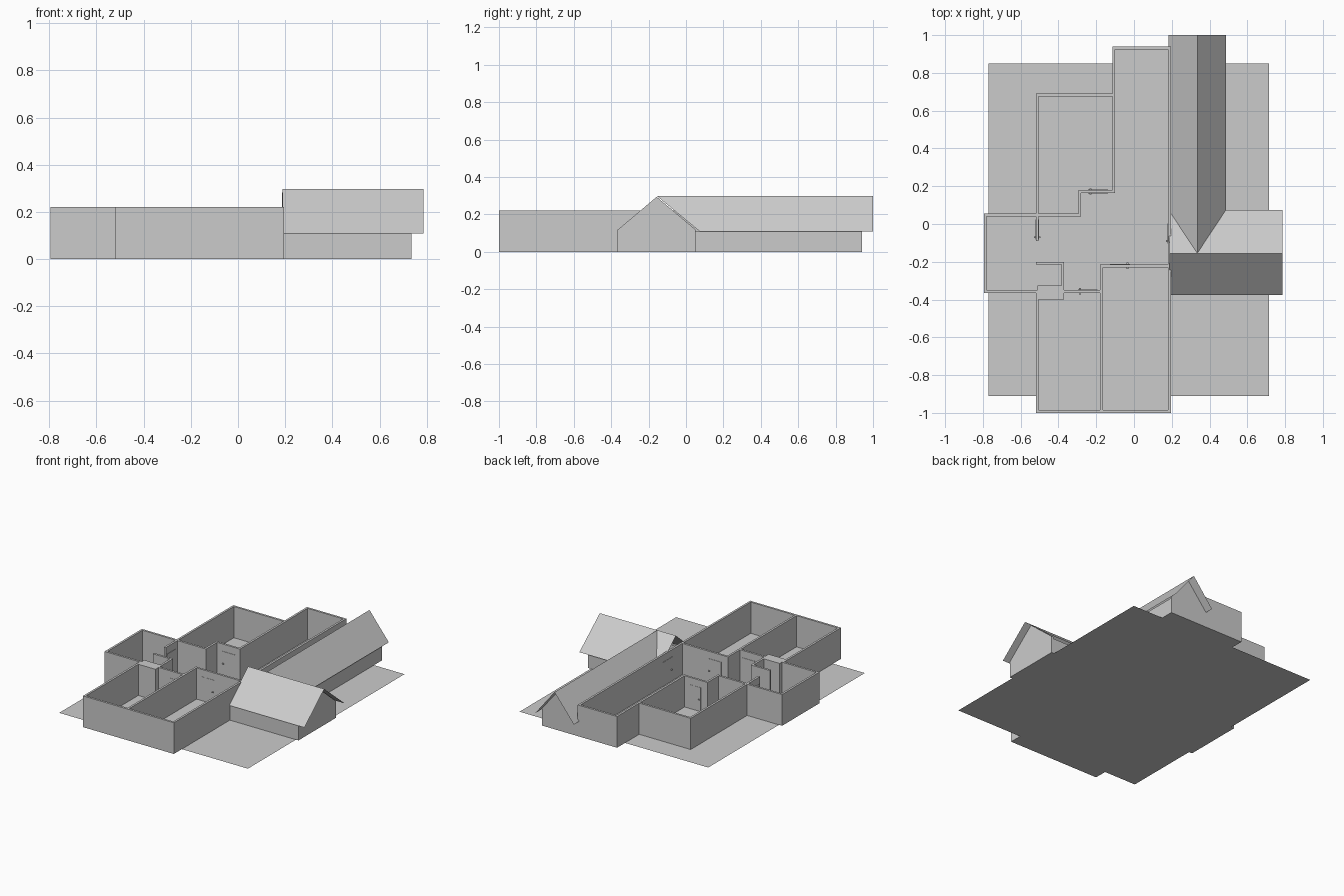
import bpy, bmesh

if "Cube" in bpy.data.objects:
    bpy.data.objects.remove(bpy.data.objects["Cube"])

H, LOW, EAVE, RIDGE = 0.222, 0.108, 0.108, 0.298


def finish(name, bm):
    bmesh.ops.recalc_face_normals(bm, faces=bm.faces)
    me = bpy.data.meshes.new(name)
    bm.to_mesh(me)
    bm.free()
    ob = bpy.data.objects.new(name, me)
    bpy.context.collection.objects.link(ob)
    return ob


def plan(name, rects, height=0):
    """Union of plan rectangles (x0, y0, x1, y1), optionally extruded up."""
    xs = sorted({v for r in rects for v in (r[0], r[2])})
    ys = sorted({v for r in rects for v in (r[1], r[3])})
    bm = bmesh.new()
    for x0, x1 in zip(xs, xs[1:]):
        for y0, y1 in zip(ys, ys[1:]):
            cx, cy = (x0 + x1) / 2, (y0 + y1) / 2
            if any(r[0] < cx < r[2] and r[1] < cy < r[3] for r in rects):
                bm.faces.new([bm.verts.new((x, y, 0)) for x, y in
                              ((x0, y0), (x1, y0), (x1, y1), (x0, y1))])
    bmesh.ops.remove_doubles(bm, verts=bm.verts, dist=1e-5)
    if height:
        base = list(bm.faces)
        ext = bmesh.ops.extrude_face_region(bm, geom=base, use_keep_orig=True)
        top = [g for g in ext["geom"] if isinstance(g, bmesh.types.BMVert)]
        bmesh.ops.translate(bm, verts=top, vec=(0, 0, height))
    bmesh.ops.recalc_face_normals(bm, faces=bm.faces)
    bmesh.ops.dissolve_limit(bm, angle_limit=0.01, verts=bm.verts, edges=bm.edges)
    return finish(name, bm)


def sheets(name, polys):
    bm = bmesh.new()
    for p in polys:
        bm.faces.new([bm.verts.new(v) for v in p])
    bmesh.ops.remove_doubles(bm, verts=bm.verts, dist=1e-5)
    return finish(name, bm)


def prism(name, pts, vec):
    bm = bmesh.new()
    f = bm.faces.new([bm.verts.new(p) for p in pts])
    ext = bmesh.ops.extrude_face_region(bm, geom=[f], use_keep_orig=True)
    bmesh.ops.translate(bm, vec=vec, verts=[g for g in ext["geom"]
                                            if isinstance(g, bmesh.types.BMVert)])
    return finish(name, bm)


def box(name, c, s):
    x, y, z = (c[i] - s[i] / 2 for i in range(3))
    return prism(name, [(x, y, z), (x + s[0], y, z), (x + s[0], y + s[1], z),
                        (x, y + s[1], z)], (0, 0, s[2]))


# Ground slab together with the floors that reach past it
plan("ground_and_floors", [
    (-.77, -.91, .715, .85), (-.795, -.365, -.505, .055), (-.52, -1, .195, 0),
    (-.115, 0, .195, .94), (.18, 0, .475, .94), (.18, -.37, .735, .05)])

# Full height house walls
plan("house_walls", [
    (-.795, .04, -.28, .055), (-.795, -.365, -.78, .055),
    (-.795, -.365, -.505, -.35), (-.52, -.09, -.505, .69),
    (-.52, -.215, -.37, -.2), (-.385, -.365, -.37, -.2),
    (-.51, -.4, -.37, -.325), (-.385, -.365, -.165, -.35),
    (-.52, -1, -.505, -.35), (-.52, -1, .195, -.985),
    (-.18, -1, -.165, -.215), (-.18, -.23, .195, -.215),
    (.18, -1, .195, .94), (-.115, .925, .195, .94),
    (-.115, .165, -.1, .94), (-.52, .675, -.1, .69),
    (-.295, .165, -.1, .18), (-.295, .04, -.28, .18)], H)

# Low walls of the two roofed wings
plan("wing_walls", [
    (.195, -.37, .735, -.355), (.46, .035, .735, .05), (.46, .035, .475, .94)], LOW)

# Gable end walls
prism("east_gable", [(.735, -.37, 0), (.735, .05, 0), (.735, .05, .12),
                     (.735, -.157, .294), (.735, -.37, .114)], (-.015, 0, 0))
prism("north_gable", [(.195, .94, 0), (.475, .94, 0), (.475, .94, .123),
                      (.335, .94, .294), (.195, .94, .123)], (0, -.015, 0))

# Crossing gable roofs with a valley on each side
peak = (.335, -.155, RIDGE)
w_ridge, e_ridge = (.188, -.155, RIDGE), (.787, -.155, RIDGE)
valley_e, valley_w = (.487, .075, EAVE), (.183, .075, EAVE)
sheets("cross_roof", [
    [(.188, -.377, EAVE), (.787, -.377, EAVE), e_ridge, peak, w_ridge],
    [peak, e_ridge, (.787, .075, EAVE), valley_e],
    [w_ridge, peak, valley_w]])
sheets("long_roof", [
    [peak, valley_e, (.487, 1, EAVE), (.335, 1, RIDGE)],
    [peak, (.335, 1, RIDGE), (.183, 1, EAVE), valley_w]])

# Doors: (x, y, runs along x, handle offset)
for i, (x, y, along, off) in enumerate([
        (-.512, -.03, False, -.04), (-.19, .172, True, -.04),
        (-.075, -.222, True, .04), (-.245, -.357, True, -.04),
        (.187, -.05, False, -.04)]):
    w, d = .105, .019
    box(f"door_{i}", (x, y, .086), (w, d, .17) if along else (d, w, .17))
    hx, hy = (x + off, y) if along else (x, y + off)
    box(f"door_handle_{i}", (hx, hy, .085),
        (.01, .034, .007) if along else (.034, .01, .007))
